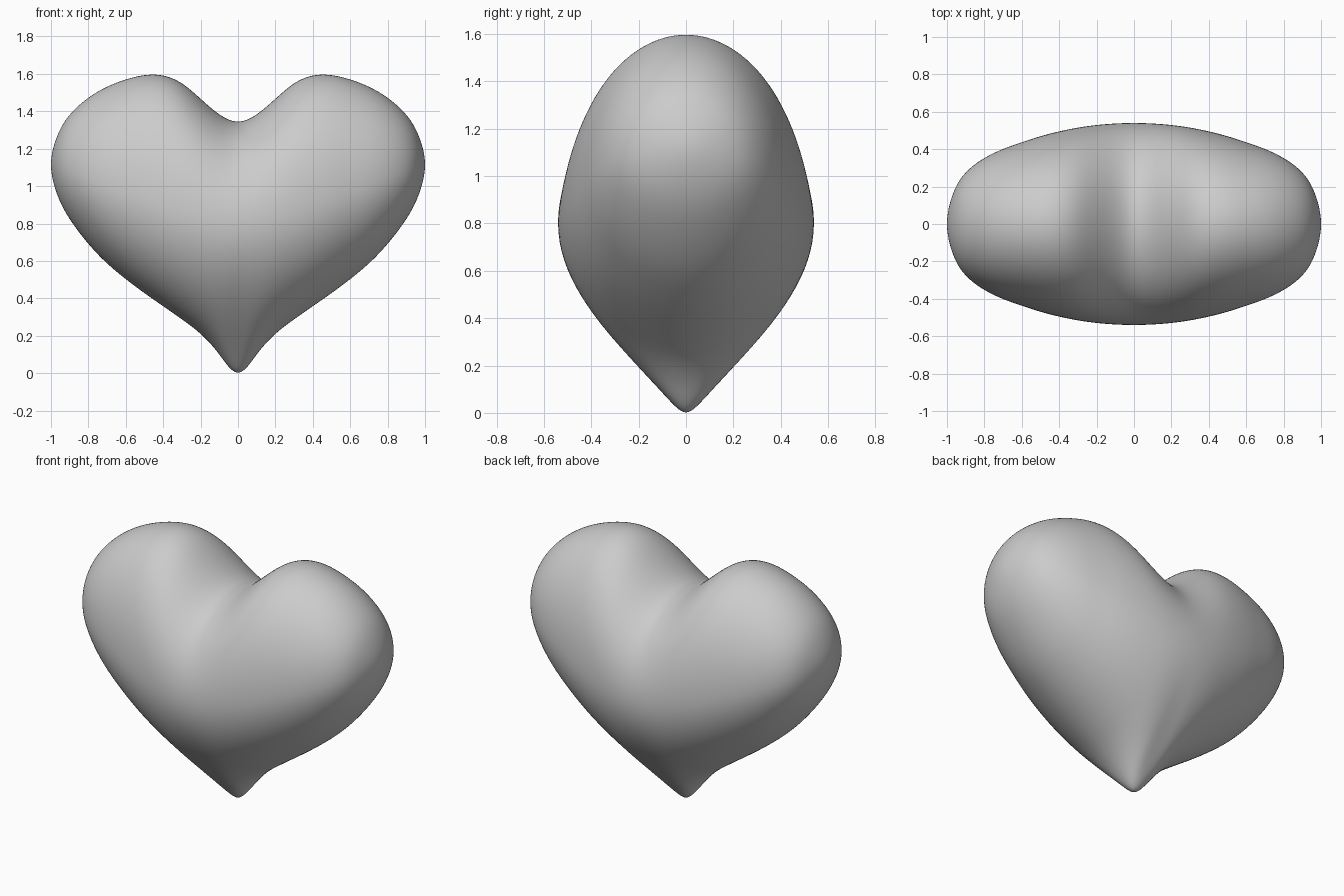
import bpy, bmesh
from math import sin, cos, pi

if "Cube" in bpy.data.objects:
    bpy.data.objects.remove(bpy.data.objects["Cube"])

# Half-heart stations: x, top z, bottom z, z of widest point, half depth
S = [
    (0.000, 1.345, 0.002, 0.800, 0.540),
    (0.100, 1.384, 0.100, 0.808, 0.537),
    (0.200, 1.467, 0.210, 0.830, 0.529),
    (0.300, 1.549, 0.288, 0.860, 0.515),
    (0.400, 1.591, 0.358, 0.890, 0.495),
    (0.500, 1.593, 0.428, 0.925, 0.469),
    (0.600, 1.570, 0.503, 0.962, 0.437),
    (0.700, 1.531, 0.587, 1.000, 0.401),
    (0.790, 1.479, 0.680, 1.035, 0.358),
    (0.870, 1.413, 0.781, 1.065, 0.303),
    (0.935, 1.332, 0.884, 1.090, 0.229),
    (0.980, 1.230, 0.995, 1.110, 0.125),
    (1.000, 1.115, 1.115, 1.117, 0.000),
]
SIDES, STEPS = 128, 6


def with_ends(c):
    # Mirror across the middle, and continue round the side
    a, b = c[1], c[-2]
    return [[-a[0], *a[1:]]] + c + [[b[0], b[2], b[1], b[3], -b[4]]]


def bspline(p, t):
    w = ((1 - t) ** 3, 3 * t ** 3 - 6 * t * t + 4,
         -3 * t ** 3 + 3 * t * t + 3 * t + 1, t ** 3)
    return [sum(a * b for a, b in zip(w, col)) / 6 for col in zip(*p)]


# Fit a smooth spline through the stations, sample it, mirror it
ctrl = [list(s) for s in S]
for _ in range(8):
    e = with_ends(ctrl)
    ctrl = [[c + s - f for c, s, f in zip(ctrl[i], S[i], bspline(e[i:i + 3] + [e[i]], 0))]
            for i in range(len(S))]
e = with_ends(ctrl)
half = [bspline(e[i:i + 4], k / STEPS)
        for i in range(len(S) - 1) for k in range(STEPS)]
stations = [[-s[0], *s[1:]] for s in reversed(half[1:])] + half


def section(bm, s):
    # Egg-shaped slice, pinched towards the bottom tip near the middle
    x, top, bottom, mid, depth = s
    pinch = 1 / (1 + (x / 0.12) ** 2) * (1 - x * x)
    ring = []
    for i in range(SIDES):
        a = 2 * pi * i / SIDES
        c, u = cos(a), sin(a)
        if u >= 0:
            y, z = c, mid + (top - mid) * u
        else:
            point = c * (0.7 * abs(c) ** 2.2 + 0.3)
            y, z = c + (point - c) * pinch, mid + (mid - bottom) * u
        ring.append(bm.verts.new((x, depth * y, z)))
    return ring


# Heart body
bm = bmesh.new()
rings = [section(bm, s) for s in stations]
for r, q in zip(rings, rings[1:]):
    for i in range(SIDES):
        j = (i + 1) % SIDES
        bm.faces.new((r[i], q[i], q[j], r[j]))
for ring, x in ((rings[0], -1), (rings[-1], 1)):
    pole = bm.verts.new((x, 0, S[-1][1]))
    for i in range(SIDES):
        bm.faces.new((ring[i], ring[(i + 1) % SIDES], pole))
bmesh.ops.recalc_face_normals(bm, faces=bm.faces)
for f in bm.faces:
    f.smooth = True
mesh = bpy.data.meshes.new("heart")
bm.to_mesh(mesh)
bm.free()
heart = bpy.data.objects.new("heart", mesh)
bpy.context.collection.objects.link(heart)
